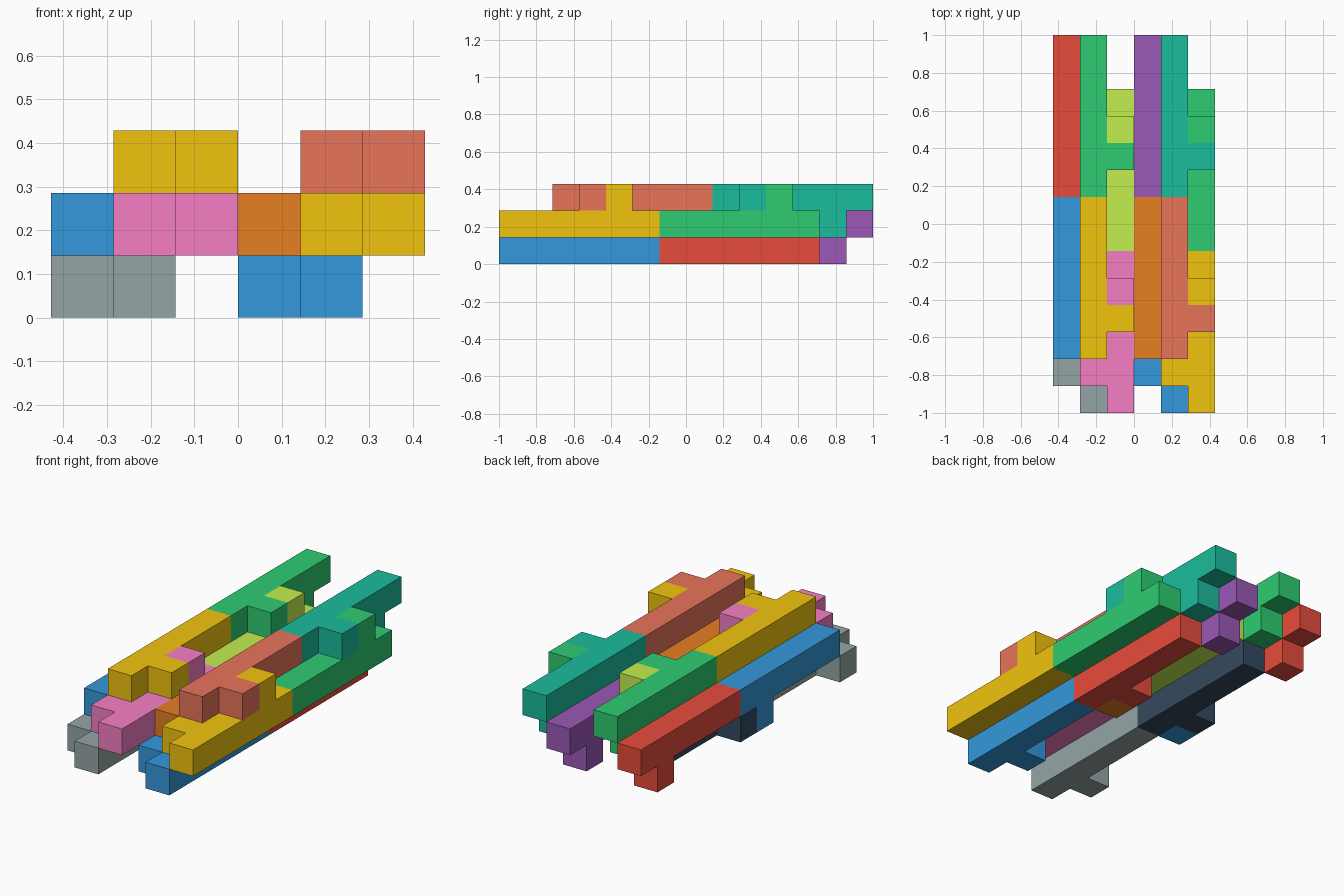
import bpy, bmesh
from mathutils import Vector

if "Cube" in bpy.data.objects:
    bpy.data.objects.remove(bpy.data.objects["Cube"])

U = 2 / 14          # one cube of the grid
BAR = 6             # bar length in cubes

COLOURS = {
    "blue": "3498DB", "red": "E74C3C", "green": "2ECC71", "yellow": "F1C40F",
    "purple": "9B59B6", "teal": "1ABC9C", "orange": "E67E22", "navy": "34495E",
    "grey": "95A5A6", "pink": "F67FC4", "lime": "C3F04F", "coral": "E8745A",
}


def srgb(h):
    vals = [int(h[i:i + 2], 16) / 255 for i in (0, 2, 4)]
    return [v / 12.92 if v <= 0.04045 else ((v + 0.055) / 1.055) ** 2.4 for v in vals]


def material(name):
    mat = bpy.data.materials.get(name)
    if not mat:
        mat = bpy.data.materials.new(name)
        mat.diffuse_color = (*srgb(COLOURS[name]), 1)
        mat.use_nodes = True
        mat.node_tree.nodes["Principled BSDF"].inputs["Base Color"].default_value = mat.diffuse_color
    return mat


AXES = [Vector((1, 0, 0)), Vector((0, 1, 0)), Vector((0, 0, 1))]


def cube_piece(name, cells, colour):
    """Outer skin of a set of grid cubes, with coplanar faces merged."""
    bm = bmesh.new()
    cells = set(cells)
    for c in cells:
        mid = Vector((c[0] - 2.5, c[1] - 6.5, c[2] + 0.5))
        for a in range(3):
            u, v = AXES[(a + 1) % 3] / 2, AXES[(a + 2) % 3] / 2
            for s in (1, -1):
                n = AXES[a] * s
                if tuple(c[i] + int(n[i]) for i in range(3)) in cells:
                    continue
                p = mid + n / 2
                ring = [p - u - v, p + u - v, p + u + v, p - u + v][::s]
                bm.faces.new([bm.verts.new(q * U) for q in ring])
    bmesh.ops.remove_doubles(bm, verts=bm.verts[:], dist=1e-4)
    bmesh.ops.dissolve_limit(bm, angle_limit=0.01, verts=bm.verts[:], edges=bm.edges[:])
    me = bpy.data.meshes.new(name)
    bm.to_mesh(me)
    bm.free()
    me.materials.append(material(colour))
    bpy.context.collection.objects.link(bpy.data.objects.new(name, me))


# Four bars ring a shared centre line: (x, z), first cube in y,
# direction of the knob on cube 1, direction of the knob on cube 4
BARS = {
    "bottom_bar": ((1, 0), 0, (-1, 0), (0, 1)),
    "right_bar":  ((2, 1), 0, (-1, 0), (0, 1)),
    "left_bar":   ((0, 1), 2, (1, 0), (0, -1)),
    "top_bar":    ((1, 2), 2, (1, 0), (0, -1)),
}
# Colours per bundle (left, right) and per half (front, back)
PAINT = {
    "bottom_bar": (("grey", "navy"), ("blue", "red")),
    "right_bar":  (("pink", "lime"), ("yellow", "green")),
    "left_bar":   (("blue", "red"), ("orange", "purple")),
    "top_bar":    (("yellow", "green"), ("coral", "teal")),
}

# Two bundles side by side, each repeated twice along y
for side, side_name in enumerate(("left_bundle", "right_bundle")):
    for half, half_name in enumerate(("front", "back")):
        for bar, ((x, z), start, knob1, knob4) in BARS.items():
            x0, y0 = x + 3 * side, start + BAR * half
            cells = [(x0, y0 + j, z) for j in range(BAR)]
            for j, (dx, dz) in ((1, knob1), (4, knob4)):
                cells.append((x0 + dx, y0 + j, z + dz))
            cube_piece(f"{side_name}_{half_name}_{bar}", cells, PAINT[bar][side][half])
